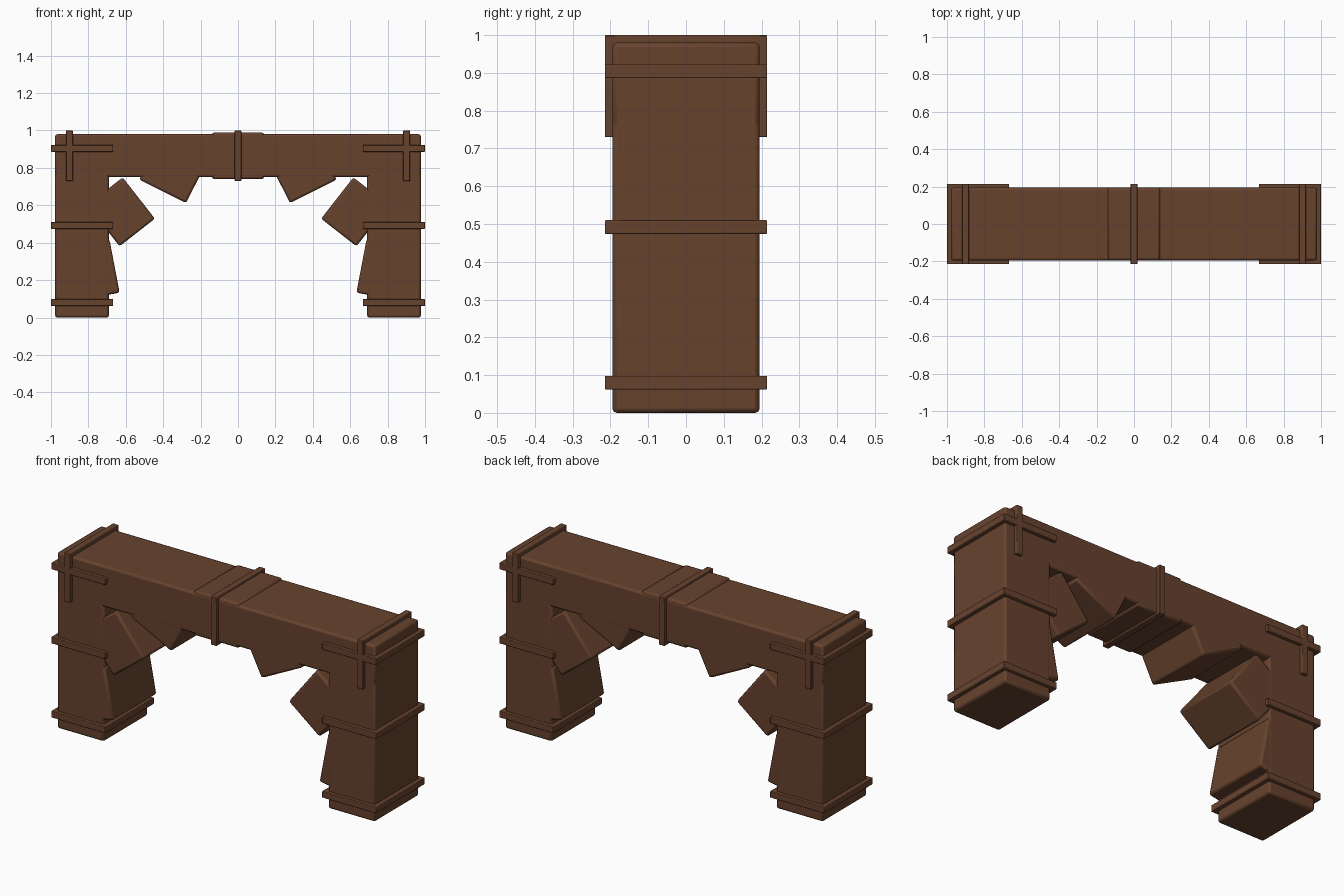
import bpy
import math

cube = bpy.data.objects.get("Cube")
if cube:
    bpy.data.objects.remove(cube, do_unlink=True)

# Single brown colour
brown = bpy.data.materials.new("dark_brown")
brown.use_nodes = True
color = (0.135, 0.055, 0.027, 1.0)
brown.diffuse_color = color
brown.node_tree.nodes["Principled BSDF"].inputs["Base Color"].default_value = color


def block(name, x, z, depth, tilt=0.0, bevel=0.012):
    """Bevelled box spanning x and z ranges, centred on y, tilted about its centre."""
    center = (sum(x) / 2, 0, sum(z) / 2)
    bpy.ops.mesh.primitive_cube_add(size=1, location=center)
    ob = bpy.context.object
    ob.name = name
    ob.scale = (x[1] - x[0], depth, z[1] - z[0])
    bpy.ops.object.transform_apply(location=False, rotation=False, scale=True)
    ob.rotation_euler.y = math.radians(tilt)
    ob.data.materials.append(brown)
    mod = ob.modifiers.new("rounded_edges", "BEVEL")
    mod.width = bevel
    mod.segments = 2
    bpy.ops.object.shade_smooth_by_angle(angle=math.radians(30))
    return ob


def stone(name, side, cx, cz, width, height, tilt):
    """Tilted stone, mirrored to the given side."""
    x = side * cx
    block(name, (x - width / 2, x + width / 2), (cz - height / 2, cz + height / 2),
          0.388, side * tilt)


DEPTH = 0.39
BAND_DEPTH = 0.43

# Lintel and its central keystone
block("lintel", (-0.978, 0.978), (0.75, 0.98), DEPTH)
block("keystone", (-0.139, 0.139), (0.74, 0.99), 0.387)
block("keystone_band", (-0.018, 0.018), (0.73, 1.0), BAND_DEPTH, bevel=0.003)

for side, label in ((1, "left"), (-1, "right")):
    def span(a, b):
        return tuple(sorted((side * a, side * b)))

    # Post
    block(label + "_post", span(0.69, 0.978), (0.0, 0.98), DEPTH)

    # Bands wrapped around the post and the corner
    for level, z in (("lower", 0.08), ("middle", 0.492), ("upper", 0.904)):
        block(f"{label}_{level}_band", span(0.667, 1.0), (z - 0.018, z + 0.018),
              BAND_DEPTH, bevel=0.003)
    block(label + "_corner_band", span(0.883, 0.919), (0.73, 1.0), BAND_DEPTH, bevel=0.003)

    # Tilted stones lining the opening
    stone(label + "_lintel_stone", side, 0.349, 0.782, 0.28, 0.24, -26.6)
    stone(label + "_shoulder_stone", side, 0.625, 0.565, 0.24, 0.28, 38)
    stone(label + "_post_stone", side, 0.778, 0.253, 0.24, 0.29, 10.8)
